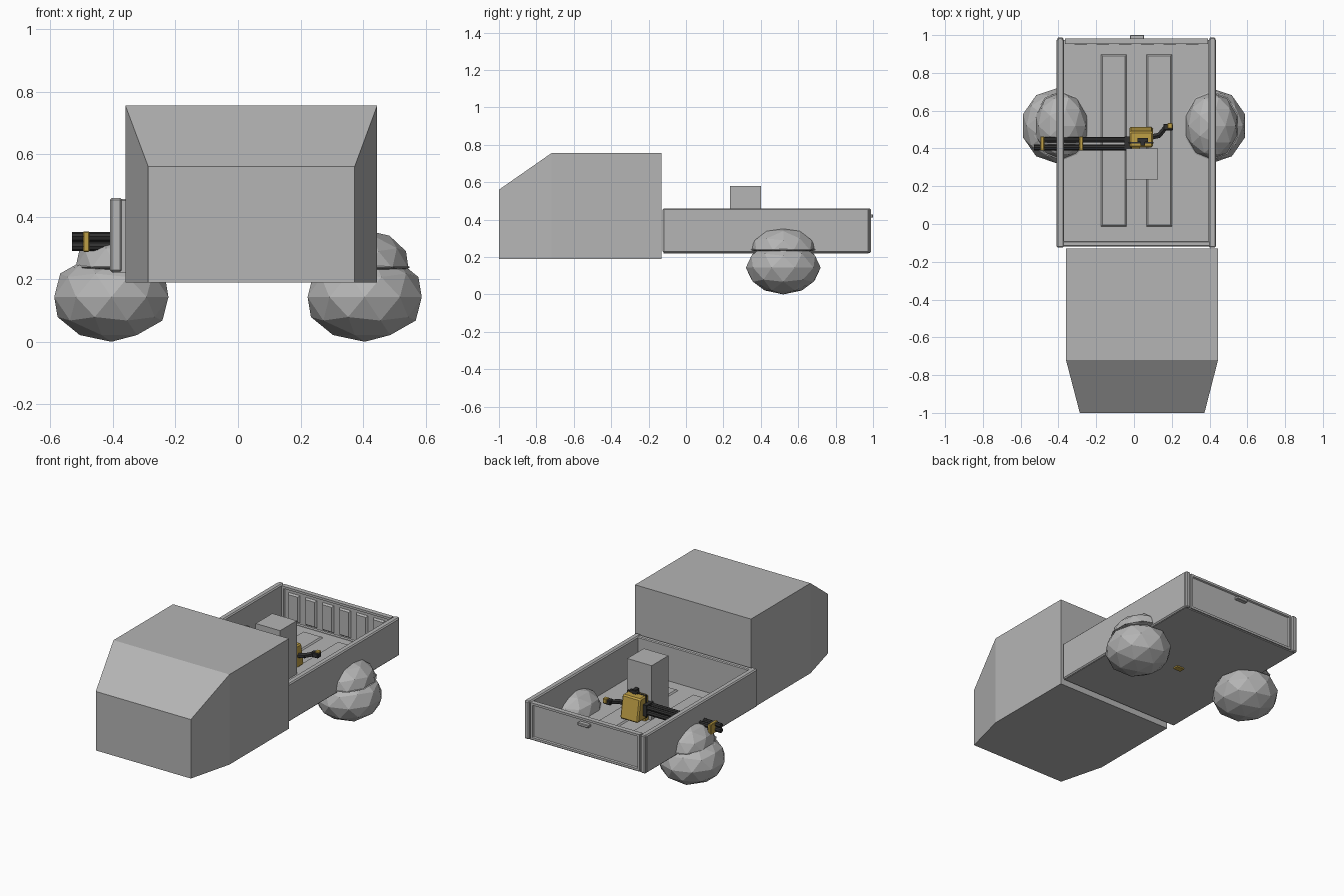
import bpy, bmesh, math
from mathutils import Vector

if "Cube" in bpy.data.objects:
    bpy.data.objects.remove(bpy.data.objects["Cube"])


def material(name, rgb):
    m = bpy.data.materials.new(name)
    m.diffuse_color = (*rgb, 1)
    m.use_nodes = True
    m.node_tree.nodes["Principled BSDF"].inputs["Base Color"].default_value = m.diffuse_color
    return m


GREY = material("body grey", (0.46, 0.46, 0.46))
YELLOW = material("brass yellow", (0.52, 0.35, 0.06))
BLACK = material("gun black", (0.03, 0.03, 0.03))


def finish(name, bm, mat):
    bmesh.ops.recalc_face_normals(bm, faces=bm.faces)
    me = bpy.data.meshes.new(name)
    bm.to_mesh(me)
    bm.free()
    ob = bpy.data.objects.new(name, me)
    bpy.context.collection.objects.link(ob)
    me.materials.append(mat)
    return ob


def box(name, x, y, z, mat=GREY, bevel=0, edit=None):
    """Box from (min, max) ranges; edit may move its vertices."""
    bm = bmesh.new()
    bmesh.ops.create_cube(bm, size=1)
    for v in bm.verts:
        v.co = [r[1] if c > 0 else r[0] for c, r in zip(v.co, (x, y, z))]
        if edit:
            edit(v.co)
    if bevel:
        bmesh.ops.bevel(bm, geom=bm.edges[:], offset=bevel, segments=1, affect='EDGES')
    return finish(name, bm, mat)


def rod(name, a, b, r, mat, sides=8):
    a, b = Vector(a), Vector(b)
    bm = bmesh.new()
    bmesh.ops.create_cone(bm, cap_ends=True, segments=sides, radius1=r, radius2=r, depth=(b - a).length)
    ob = finish(name, bm, mat)
    ob.location = (a + b) / 2
    ob.rotation_euler = (b - a).to_track_quat('Z', 'Y').to_euler()
    return ob


# cab: side profile extruded, front narrowed
def cab():
    bm = bmesh.new()
    left, right = [], []
    prof = [(-1, .19), (-.72, .19), (-.13, .19), (-.13, .755), (-.72, .755), (-1, .56)]
    for y, z in prof:
        xs = (-.287, .373) if y == -1 else (-.36, .445)
        left.append(bm.verts.new((xs[0], y, z)))
        right.append(bm.verts.new((xs[1], y, z)))
    for i in range(6):
        j = (i + 1) % 6
        bm.faces.new((left[i], left[j], right[j], right[i]))
    for s in (left, right):
        bm.faces.new((s[0], s[1], s[4], s[5]))
        bm.faces.new((s[1], s[2], s[3], s[4]))
    finish("cab", bm, GREY)


cab()

# cargo bed floor with pressed ridges
box("bed_floor", (-.40, .425), (-.12, .975), (.22, .237))
for i, (x0, x1) in enumerate([(-.177, -.037), (.063, .203)]):
    def chamfer(co, x0=x0, x1=x1):
        if co.z > .24:
            co.x += .01 if co.x < (x0 + x1) / 2 else -.01
            co.y += .01 if co.y < .4 else -.01
    box(f"floor_ridge_{i}", (x0, x1), (-.015, .9), (.235, .245), edit=chamfer)

# bed walls, with lips along top and bottom
for side, (x0, x1) in {"left": (-.41, -.37), "right": (.395, .435)}.items():
    box(f"bed_wall_{side}", (x0, x1), (-.125, .98), (.222, .46), bevel=.007)
    box(f"corner_post_{side}", (x0 + .004, x1 - .004), (.95, .988), (.222, .46), bevel=.006)
box("bed_front_wall", (-.40, .425), (-.12, -.09), (.222, .457), bevel=.005)


# tailgate with recessed outer panel, raised inner panels and latch
def tailgate():
    bm = bmesh.new()
    bmesh.ops.create_cube(bm, size=1)
    for v in bm.verts:
        v.co = (.0125 + v.co.x * .758, .968 + v.co.y * .03, .341 + v.co.z * .23)
    bm.normal_update()
    outer = [f for f in bm.faces if abs(f.normal.y) > .9]
    for f in outer:
        bmesh.ops.inset_region(bm, faces=[f], thickness=.02, depth=0)
        bmesh.ops.inset_region(bm, faces=[f], thickness=.006, depth=-.008)
    finish("tailgate", bm, GREY)


tailgate()
for i in range(6):
    cx = .0125 + (i - 2.5) * .118

    def arch(co, cx=cx):
        if co.y < .955:
            co.x += .01 if co.x < cx else -.01
            co.z += .01 if co.z < .3 else -.01
    box(f"tailgate_rib_{i}", (cx - .042, cx + .042), (.95, .964), (.25, .425), edit=arch)
box("tailgate_latch", (-.022, .054), (.97, 1.0), (.41, .428), bevel=.003)

# upright crate
box("crate", (-.042, .128), (.235, .40), (.235, .58))


# wheels and fenders: faceted squashed balls
def ball(name, c, r, cut=None):
    bm = bmesh.new()
    bmesh.ops.create_icosphere(bm, subdivisions=2, radius=1)
    for v in bm.verts:
        v.co = [c[k] + v.co[k] * r[k] for k in range(3)]
    if cut is not None:
        g = bm.verts[:] + bm.edges[:] + bm.faces[:]
        res = bmesh.ops.bisect_plane(bm, geom=g, plane_co=(0, 0, cut), plane_no=(0, 0, -1), clear_outer=True)
        bmesh.ops.holes_fill(bm, edges=[e for e in res['geom_cut'] if isinstance(e, bmesh.types.BMEdge)])
    return finish(name, bm, GREY)


for side, s in (("left", -1), ("right", 1)):
    ball(f"wheel_{side}", (s * .405, .52, .143), (.192, .20, .143))
    fx = -.385 if s < 0 else .41
    ball(f"fender_{side}", (fx, .52, .235), (.142, .178, .122), cut=.235)
    # fender lip
    ball(f"fender_lip_{side}", (fx, .52, .238), (.148, .184, .012))


# mounted gun: receiver, mount, barrels, bands, grip and sight
def lean(co):
    if co.z > .33 and co.y > .46:
        co.y -= .025


box("gun_receiver", (-.025, .1), (.405, .515), (.255, .398), YELLOW, bevel=.008, edit=lean)
box("gun_mount", (-.02, .032), (.393, .43), (.212, .27), YELLOW)
for i, (y, z) in enumerate([(.405, .305), (.405, .336), (.446, .305), (.446, .336)]):
    tip = -.53 if y < .42 else -.49
    rod(f"barrel_{i}", (tip, y, z), (-.01, y, z), .015, BLACK)
for i, x in enumerate((-.485, -.28)):
    box(f"barrel_band_{i}", (x - .01, x + .01), (.388, .464), (.287, .353), YELLOW, bevel=.003)
box("barrel_shroud", (-.05, -.02), (.392, .462), (.285, .355), BLACK)
rod("grip_arm_inner", (.09, .46, .33), (.135, .47, .335), .016, BLACK, 6)
rod("grip_arm_outer", (.13, .466, .335), (.168, .512, .34), .015, BLACK, 6)
box("grip_block", (.155, .207), (.495, .53), (.325, .355), BLACK, bevel=.004)
box("grip_tip", (.178, .205), (.505, .535), (.333, .362), YELLOW, bevel=.003)
box("sight_post", (.035, .058), (.415, .45), (.39, .425), BLACK)
box("sight_bar", (.018, .075), (.435, .455), (.405, .42), BLACK)
box("receiver_strap", (-.028, .103), (.425, .435), (.26, .401), BLACK)
